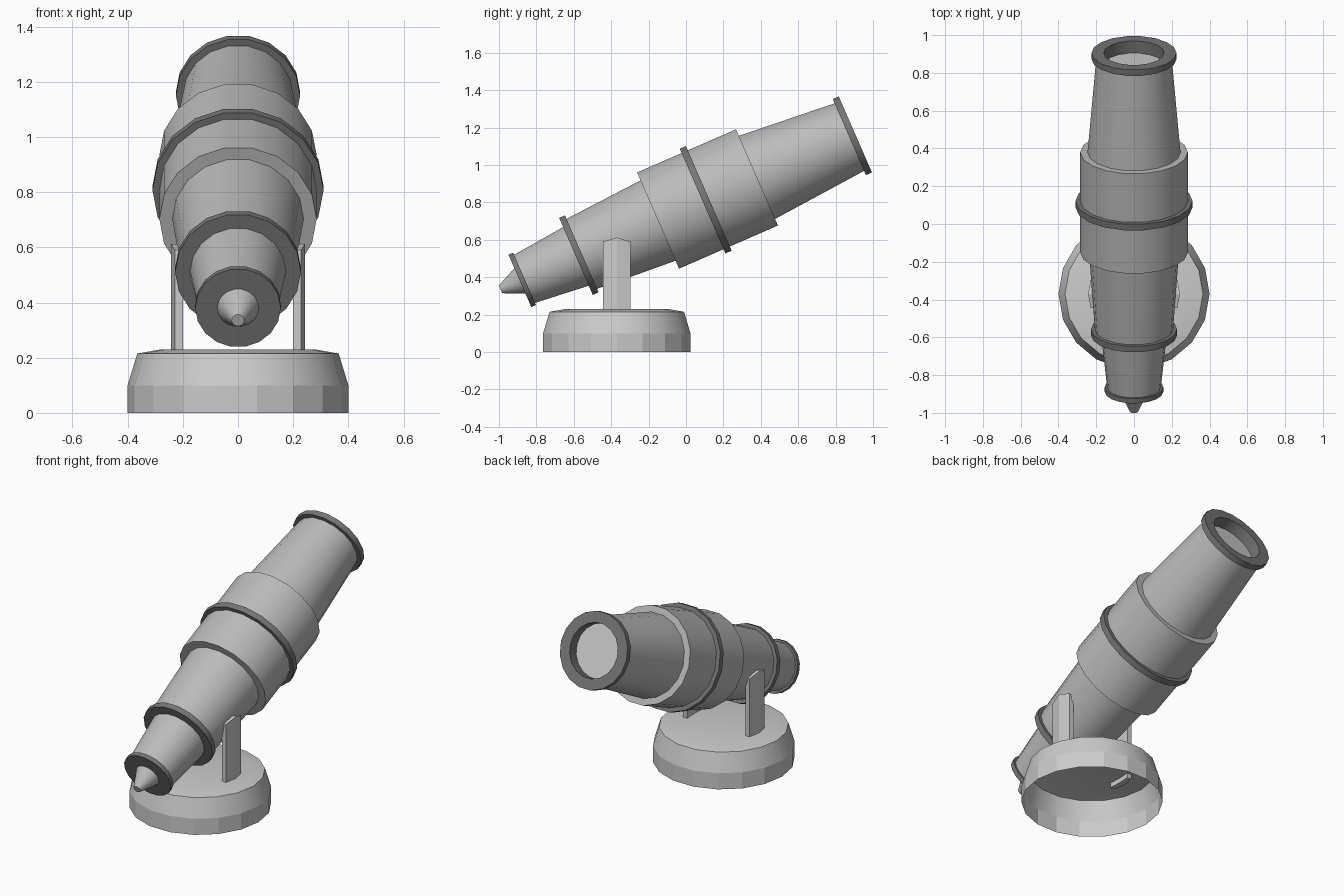
import bpy, bmesh
from math import cos, sin, pi, radians

if "Cube" in bpy.data.objects:
    bpy.data.objects.remove(bpy.data.objects["Cube"])

SIDES = 18
TILT = radians(23.58 - 90)      # barrel axis raised 23.6 degrees towards +y
PIVOT = (0, 0, 0.768)


def material(name, v):
    m = bpy.data.materials.new(name)
    m.diffuse_color = (v, v, v, 1)
    m.use_nodes = True
    m.node_tree.nodes["Principled BSDF"].inputs["Base Color"].default_value = m.diffuse_color
    return m


BARREL = material("mid_grey", 0.5)
TRIM = material("dark_grey", 0.18)


def add_mesh(name, bm, mat=None, smooth=True):
    me = bpy.data.meshes.new(name)
    bm.to_mesh(me)
    bm.free()
    me.shade_smooth() if smooth else me.shade_flat()
    if smooth:
        me.set_sharp_from_angle(angle=radians(30))
    if mat:
        me.materials.append(mat)
    ob = bpy.data.objects.new(name, me)
    bpy.context.collection.objects.link(ob)
    return ob


def lathe(name, profile, mat=None, smooth=True):
    """Revolve (height, radius) points about local z; radius 0 closes the end."""
    bm = bmesh.new()
    rings = []
    for h, r in profile:
        n = SIDES if r else 1
        rings.append([bm.verts.new((r * cos(2 * pi * j / SIDES), r * sin(2 * pi * j / SIDES), h))
                      for j in range(n)])
    for a, b in zip(rings, rings[1:]):
        if len(a) == 1:
            bm.faces.new(b[::-1])
        elif len(b) == 1:
            bm.faces.new(a)
        else:
            for j in range(SIDES):
                k = (j + 1) % SIDES
                bm.faces.new((a[j], a[k], b[k], b[j]))
    # discs use the neighbouring ring, so drop the unused centre points
    bmesh.ops.delete(bm, geom=[v for v in bm.verts if not v.link_faces], context='VERTS')
    return add_mesh(name, bm, mat, smooth)


def barrel_part(*args):
    ob = lathe(*args)
    ob.rotation_euler.x = TILT
    ob.location = PIVOT


# Tapered tubes along the barrel
barrel_part("eyepiece", [(-1.082, 0), (-1.082, 0.023), (-0.969, 0.075)], BARREL)
barrel_part("rear_tube", [(-0.945, 0.142), (-0.64, 0.174)], BARREL)
barrel_part("middle_tube", [(-0.61, 0.207), (-0.163, 0.238)], BARREL)
barrel_part("main_body", [(-0.163, 0.236), (-0.163, 0.285), (0.414, 0.285), (0.414, 0.244)], BARREL)
barrel_part("front_tube", [(0.414, 0.246), (0.955, 0.2)], BARREL)

# Dark collars
for name, t0, t1, r in (("rear_collar", -0.969, -0.942, 0.155),
                        ("middle_collar", -0.642, -0.608, 0.228),
                        ("body_band", 0.097, 0.133, 0.31)):
    barrel_part(name, [(t0, 0), (t0, r), (t1, r), (t1, 0)], TRIM)

# Front rim with recessed lens
barrel_part("front_rim", [(0.953, 0.198), (0.953, 0.225), (0.988, 0.225),
                          (0.988, 0.16), (0.918, 0.16)], TRIM)
barrel_part("lens", [(0.918, 0.16), (0.918, 0)])

# Hollow base: faceted lower band and smooth tapered top
for name, profile, smooth in (
        ("base_band", [(0, 0.4), (0.1, 0.4)], False),
        ("base_top", [(0.1, 0.4), (0.215, 0.365), (0.23, 0.28), (0.23, 0)], True)):
    lathe(name, profile, None, smooth).location.y = -0.37

# Two support posts with a shallow ridge on the outside and a peaked top
for name, side in (("left_post", -1), ("right_post", 1)):
    bm = bmesh.new()
    cols = [(-0.074, 0.2, 0.229, 0.59), (0, 0.204, 0.243, 0.612), (0.074, 0.2, 0.229, 0.59)]
    v = [[bm.verts.new((side * x, -0.37 + dy, z)) for x, z in ((x0, 0.2), (x1, 0.2), (x1, top), (x0, top))]
         for dy, x0, x1, top in cols]
    for a, b in zip(v, v[1:]):
        for i in range(4):
            k = (i + 1) % 4
            bm.faces.new((a[i], a[k], b[k], b[i]))
    bm.faces.new(v[0])
    bm.faces.new(v[-1])
    bmesh.ops.recalc_face_normals(bm, faces=bm.faces)
    add_mesh(name, bm, None, False)
